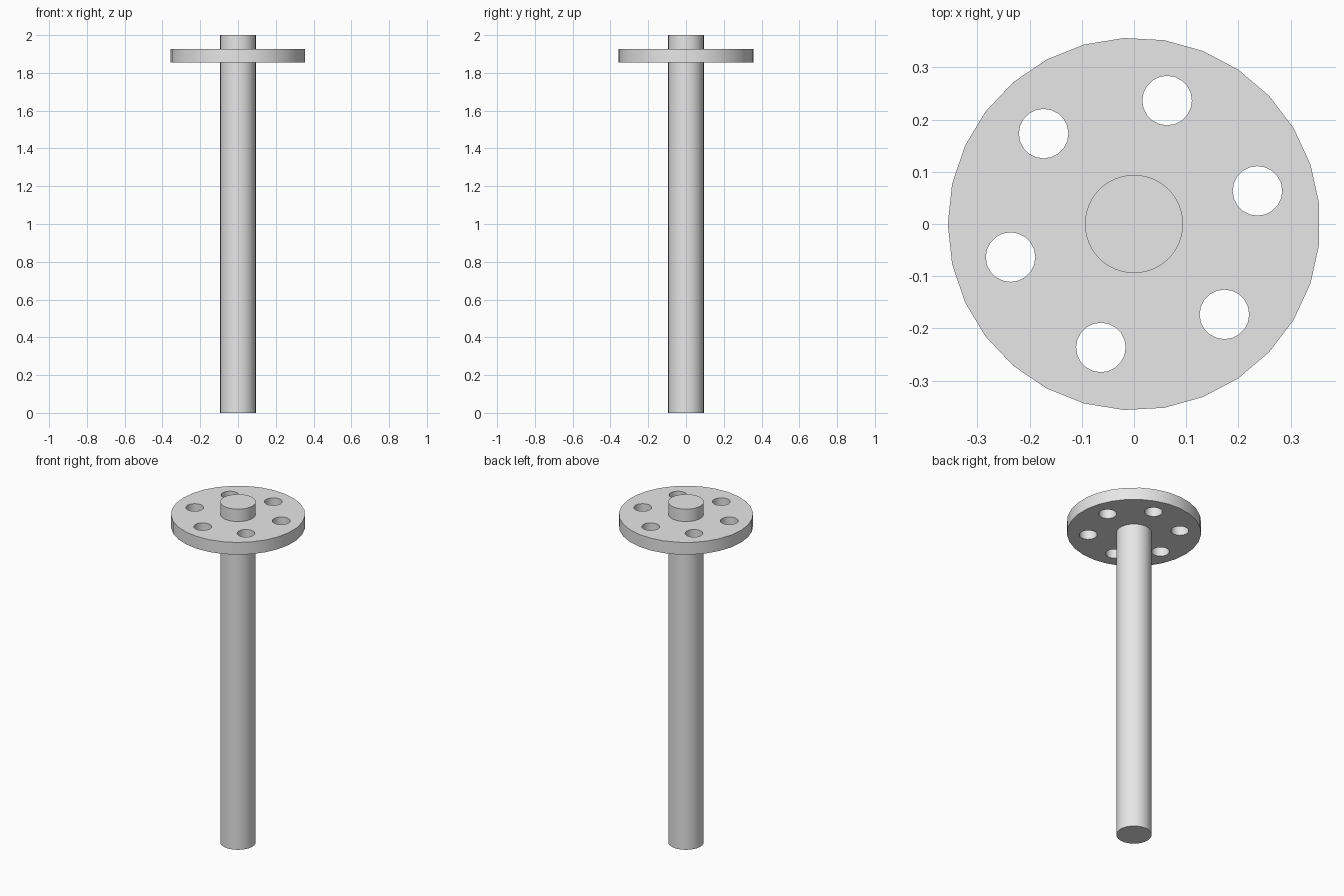
import bpy
from math import cos, sin, pi, radians

cube = bpy.data.objects.get("Cube")
if cube:
    bpy.data.objects.remove(cube, do_unlink=True)

grey = bpy.data.materials.new("plain_grey")
grey.use_nodes = True
grey.diffuse_color = (0.8, 0.8, 0.8, 1)
grey.node_tree.nodes["Principled BSDF"].inputs["Base Color"].default_value = (0.8, 0.8, 0.8, 1)


def cylinder(name, radius, bottom, top, sides, x=0, y=0, turn=0):
    """Upright capped cylinder; its first corner points along +x before turning."""
    bpy.ops.mesh.primitive_cylinder_add(
        vertices=sides, radius=radius, depth=top - bottom,
        location=(x, y, (bottom + top) / 2), rotation=(0, 0, turn - pi / 2))
    obj = bpy.context.object
    obj.name = name
    obj.data.materials.append(grey)
    return obj


def smooth(obj):
    bpy.ops.object.select_all(action="DESELECT")
    obj.select_set(True)
    bpy.context.view_layer.objects.active = obj
    bpy.ops.object.shade_smooth_by_angle(angle=radians(30))


# Long round shaft, passing through the flange
shaft = cylinder("shaft", 0.094, 0, 2, 64)
smooth(shaft)

# Flange disc
flange = cylinder("flange", 0.357, 1.855, 1.927, 29, turn=pi)

# Ring of six bolt holes
for i in range(6):
    a = radians(15 + 60 * i)
    cutter = cylinder("bolt_hole_cutter", 0.0475, 1.8, 2, 20,
                      0.245 * cos(a), 0.245 * sin(a))
    cut = flange.modifiers.new("bolt_hole", "BOOLEAN")
    cut.operation = "DIFFERENCE"
    cut.solver = "EXACT"
    cut.object = cutter
    bpy.context.view_layer.objects.active = flange
    bpy.ops.object.modifier_apply(modifier=cut.name)
    bpy.data.objects.remove(cutter, do_unlink=True)
smooth(flange)
